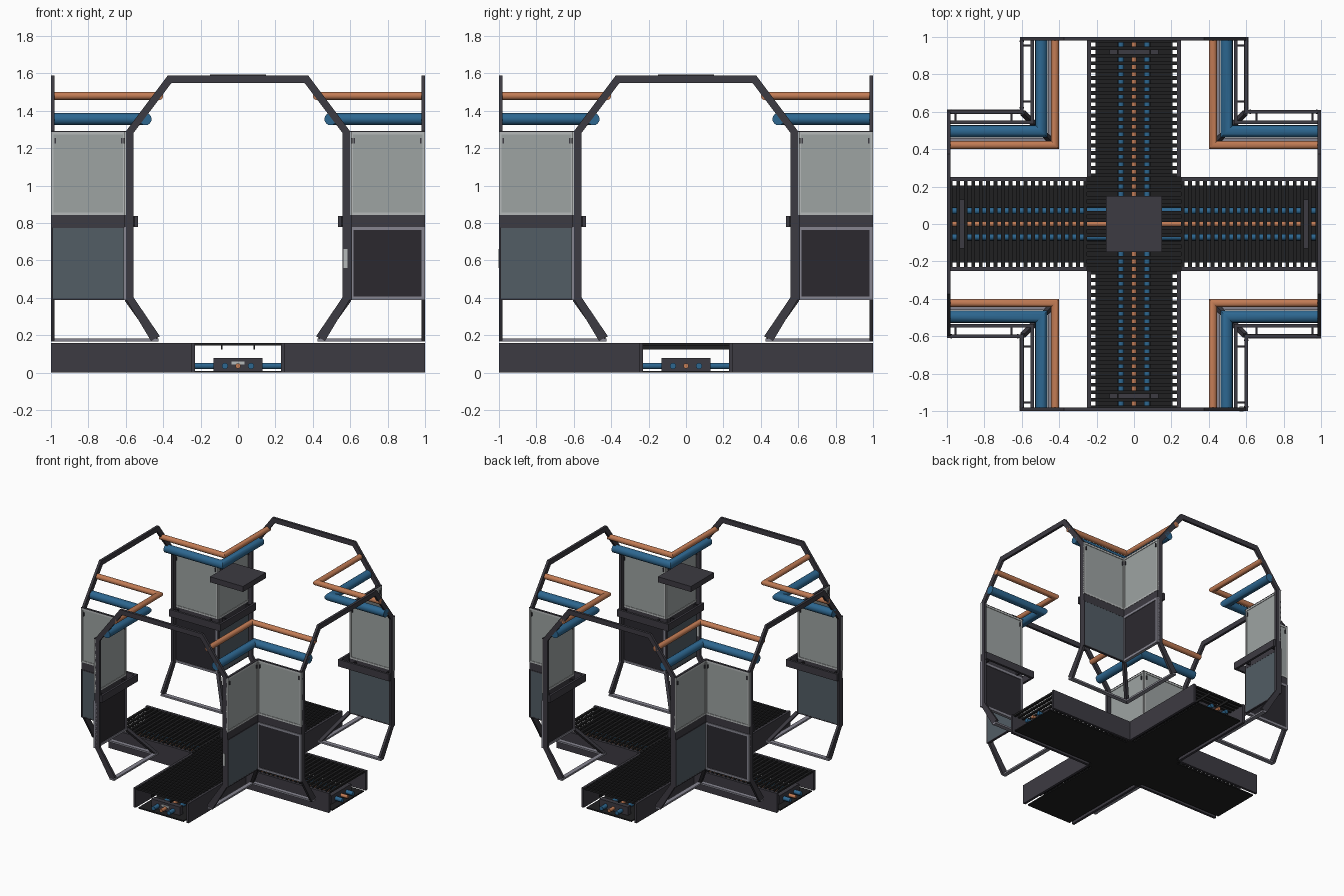
import bpy, bmesh, math
from mathutils import Matrix, Vector

if "Cube" in bpy.data.objects:
    bpy.data.objects.remove(bpy.data.objects["Cube"], do_unlink=True)


def material(name, r, g, b):
    m = bpy.data.materials.new(name)
    m.use_nodes = True
    m.diffuse_color = (r, g, b, 1)
    m.node_tree.nodes["Principled BSDF"].inputs["Base Color"].default_value = (r, g, b, 1)
    return m


CHARCOAL = material("charcoal metal", .046, .043, .054)
BLACK = material("black grating", .014, .014, .015)
DARK = material("dark panel", .024, .022, .028)
SLATE = material("slate panel", .085, .11, .13)
GLASS = material("grey glass", .34, .37, .365)
TRIM = material("light trim", .47, .49, .49)
STEEL = material("steel frame", .24, .235, .28)
BLUE = material("blue pipe", .026, .135, .28)
ORANGE = material("copper pipe", .54, .2, .09)


def box(bm, x0, x1, y0, y1, z0, z1):
    size = Matrix.Diagonal((x1 - x0, y1 - y0, z1 - z0, 1))
    mid = Matrix.Translation(((x0 + x1) / 2, (y0 + y1) / 2, (z0 + z1) / 2))
    bmesh.ops.create_cube(bm, size=1, matrix=mid @ size)


def rod(bm, a, b, w, segments=4):
    a, b = Vector(a), Vector(b)
    turn = (b - a).to_track_quat('Z', 'Y').to_matrix().to_4x4()
    bmesh.ops.create_cone(bm, cap_ends=True, segments=segments, radius1=w, radius2=w,
                          depth=(b - a).length,
                          matrix=Matrix.Translation((a + b) / 2) @ turn)


def finish(name, bm, mat, turns=4, smooth=False):
    """Repeat the geometry in quarter turns and make the object."""
    source = bm.verts[:] + bm.edges[:] + bm.faces[:]
    for k in range(1, turns):
        copy = bmesh.ops.duplicate(bm, geom=source)["geom"]
        verts = [v for v in copy if isinstance(v, bmesh.types.BMVert)]
        bmesh.ops.rotate(bm, verts=verts, matrix=Matrix.Rotation(k * math.pi / 2, 3, 'Z'))
    bmesh.ops.recalc_face_normals(bm, faces=bm.faces[:])
    mesh = bpy.data.meshes.new(name)
    bm.to_mesh(mesh)
    bm.free()
    mesh.materials.append(mat)
    if smooth:
        mesh.polygons.foreach_set("use_smooth", [True] * len(mesh.polygons))
        mesh.set_sharp_from_angle(angle=math.radians(40))
    ob = bpy.data.objects.new(name, mesh)
    bpy.context.collection.objects.link(ob)
    return ob


def boxes(name, mat, items, turns=4):
    bm = bmesh.new()
    for item in items:
        box(bm, *item)
    return finish(name, bm, mat, turns)


# Corner walls: a runs along the wall, d is its distance from the corridor axis
def along_x(a0, a1, d0, d1, z0, z1):
    return (a0, a1, -d1, -d0, z0, z1)


def along_y(a0, a1, d0, d1, z0, z1):
    return (d0, d1, -a1, -a0, z0, z1)


BOTH = (along_x, along_y)


def border(wall, a0, a1, z0, z1, w, d0, d1):
    return [wall(a0, a1, d0, d1, z0, z0 + w), wall(a0, a1, d0, d1, z1 - w, z1),
            wall(a0, a0 + w, d0, d1, z0 + w, z1 - w), wall(a1 - w, a1, d0, d1, z0 + w, z1 - w)]


# Floor trench: side walls, base and slatted walkway
boxes("trench_walls", CHARCOAL, [(.25, 1, s * .24 - .01, s * .24 + .01, 0, .16) for s in (-1, 1)])
boxes("trench_base", BLACK, [(.2, 1, -.205, .205, 0, .01)])
boxes("trench_base_centre", BLACK, [(-.25, .25, -.25, .25, 0, .009)], 1)
boxes("arm_slats", BLACK, [(.04 * i + .01, .04 * i + .03, -.235, .235, .145, .16)
                           for i in range(6, 25)])
boxes("centre_slats", BLACK, [(-.25, .25, .04 * i + .01, .04 * i + .03, .145, .16)
                              for i in range(-6, 6)], 1)
boxes("slat_stringers", BLACK, [(s * .088 - .004, s * .088 + .004, -1, 1, .125, .145)
                                for s in (-1, 1)], 1)

# Pipes under the walkway with clamps
for name, mat, r, spots in (("floor_blue_pipes", BLUE, .017, (-.07, .07)),
                            ("floor_copper_pipe", ORANGE, .014, (0,))):
    bm = bmesh.new()
    for y in spots:
        rod(bm, (0, y, .036), (1, y, .036), r, 12)
    finish(name, bm, mat, smooth=True)
boxes("pipe_clamps", CHARCOAL, [(.9, .94, -.13, .13, .01, .078)])
boxes("clamp_label", TRIM, [(-.035, .035, -.945, -.939, .045, .06)], 1)

# End arches
OUTER = [(.465, .17), (.6, .395), (.6, 1.29), (.375, 1.59)]
INNER = [(.418, .195), (.56, .405), (.56, 1.28), (.355, 1.55)]


def whole(half):
    return half + [(-x, z) for x, z in reversed(half)]


bm = bmesh.new()
outer, inner = ([bm.verts.new((x, -1, z)) for x, z in whole(h)] for h in (OUTER, INNER))
strip = [bm.faces.new((outer[i], outer[i + 1], inner[i + 1], inner[i]))
         for i in range(len(outer) - 1)]
out = bmesh.ops.extrude_face_region(bm, geom=strip)["geom"]
bmesh.ops.translate(bm, verts=[v for v in out if isinstance(v, bmesh.types.BMVert)],
                    vec=(0, .02, 0))
finish("end_arches", bm, CHARCOAL)
boxes("post_plate", TRIM, [(.565, .585, -1, -.975, .56, .66)], 1).location.y = -.002

# Ceiling plate
boxes("ceiling_plate", CHARCOAL, [(-.15, .15, -.15, .15, 1.55, 1.595)], 1)

# Upper windows on both walls of each corner
boxes("window_glass", GLASS, [w(.61, .99, .596, .604, .85, 1.28) for w in BOTH])
boxes("window_frames", TRIM, sum([border(w, .6, 1, .842, 1.287, .014, .592, .608)
                                  for w in BOTH], []))
boxes("window_caps", CHARCOAL, [w(.592, 1, .591, .609, 1.287, 1.292) for w in BOTH])
boxes("window_latches", CHARCOAL, [w(a, a + .008, .588, .612, 1.225, 1.255)
                                   for w in BOTH for a in (.618, .974)])

# Lower panels: framed dark on one wall, plain slate on the other
boxes("dark_panel", DARK, [along_x(.61, .99, .594, .606, .4, .77)])
boxes("dark_panel_frame", STEEL, border(along_x, .6, 1, .39, .78, .018, .588, .612))
boxes("slate_panel", SLATE, [along_y(.606, .99, .592, .608, .395, .78)])
boxes("slate_panel_edge", CHARCOAL, border(along_y, .6, 1, .39, .782, .008, .591, .609))

# Waist beam and inner handrail with brackets
boxes("waist_beams", CHARCOAL, [w(.6, 1, .594, .606, .78, .842) for w in BOTH])
boxes("handrails", CHARCOAL, [w(.535, 1, .535, .553, .78, .838) for w in BOTH])
boxes("rail_brackets", DARK, [w(a, a + .01, .55, .6, .785, .83)
                              for w in BOTH for a in (.65, .95)])

# Sloping foot of each corner
boxes("foot_sills", STEEL, [w(.425, 1, .425, .46, .168, .182) for w in BOTH])
bm = bmesh.new()
rod(bm, (.595, -.595, .395), (.44, -.44, .178), .018)
finish("foot_struts", bm, CHARCOAL)


# Overhead pipes, mitred around each corner
def corner_pipes(name, mat, c, r, h, n=16):
    bm = bmesh.new()
    rings = [[], [], []]
    for i in range(n):
        a = 2 * math.pi * i / n
        d, z = c + r * math.cos(a), h + r * math.sin(a)
        for ring, xy in zip(rings, ((1, -d), (d, -d), (d, -1))):
            ring.append(bm.verts.new((*xy, z)))
    for p, q in zip(rings, rings[1:]):
        for i in range(n):
            j = (i + 1) % n
            bm.faces.new((p[i], p[j], q[j], q[i]))
    bm.faces.new(rings[0])
    bm.faces.new(rings[2])
    finish(name, bm, mat, smooth=True)


corner_pipes("overhead_blue_pipes", BLUE, .495, .033, 1.356)
corner_pipes("overhead_copper_pipes", ORANGE, .422, .022, 1.48)
